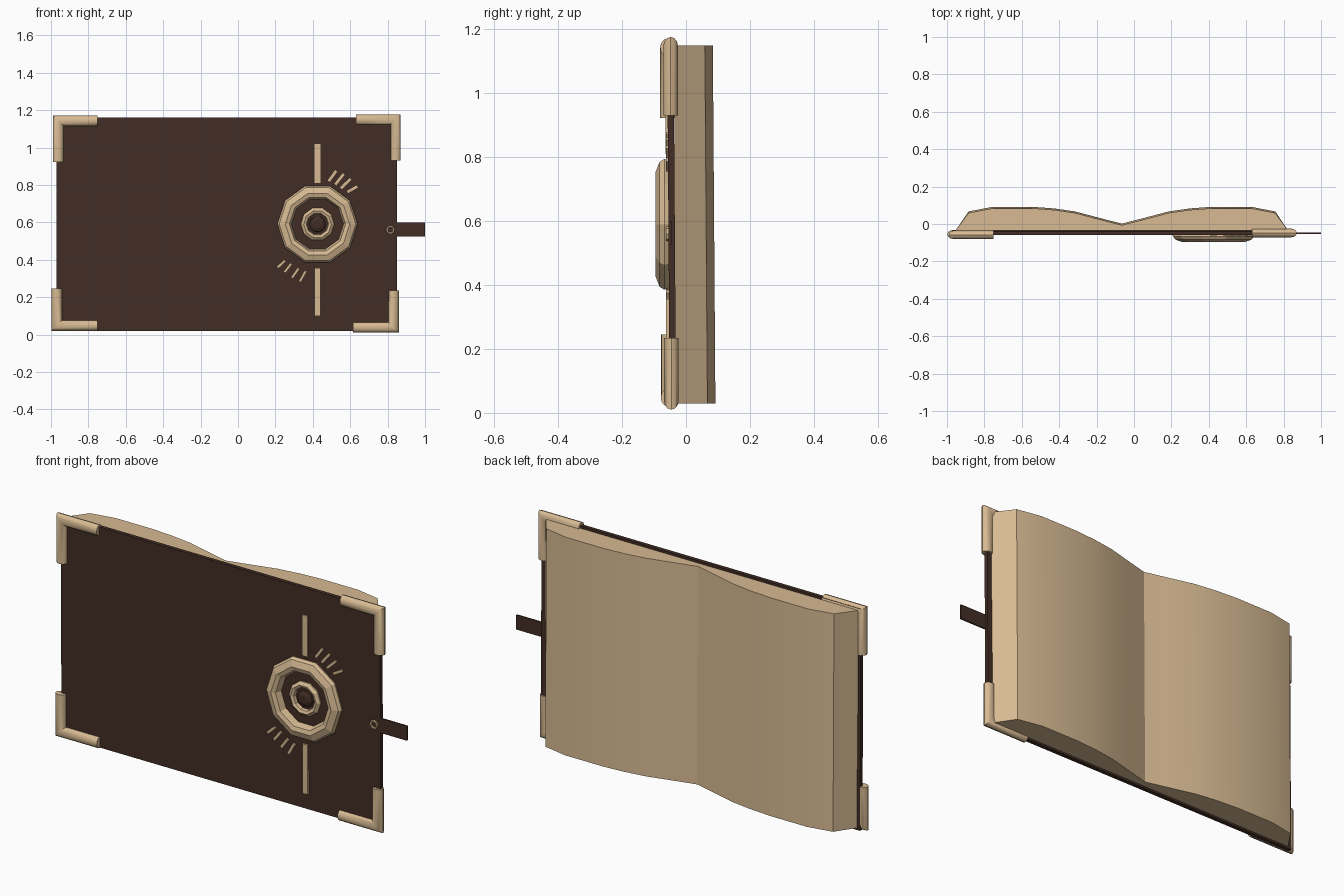
import bpy, bmesh, math
from mathutils import Vector

if "Cube" in bpy.data.objects:
    bpy.data.objects.remove(bpy.data.objects["Cube"])


def material(name, rgb):
    m = bpy.data.materials.new(name)
    m.diffuse_color = (*rgb, 1)
    m.use_nodes = True
    m.node_tree.nodes["Principled BSDF"].inputs["Base Color"].default_value = m.diffuse_color
    return m


TAN = material("parchment tan", (0.68, 0.49, 0.29))
DARK = material("dark leather", (0.055, 0.027, 0.019))


def finish(name, bm, mat, smooth=None):
    bmesh.ops.recalc_face_normals(bm, faces=bm.faces)
    me = bpy.data.meshes.new(name)
    bm.to_mesh(me)
    bm.free()
    me.materials.append(mat)
    ob = bpy.data.objects.new(name, me)
    bpy.context.collection.objects.link(ob)
    if smooth:
        bpy.ops.object.select_all(action='DESELECT')
        ob.select_set(True)
        bpy.context.view_layer.objects.active = ob
        bpy.ops.object.shade_smooth_by_angle(angle=math.radians(smooth))
    return ob


def loft(name, rings, mat, smooth=None, closed=False, caps=True):
    """Skin a list of equal-length point rings."""
    bm = bmesh.new()
    vs = [[bm.verts.new(p) for p in r] for r in rings]
    n = len(rings[0])
    for i in range(len(vs) if closed else len(vs) - 1):
        a, b = vs[i], vs[(i + 1) % len(vs)]
        for j in range(n):
            k = (j + 1) % n
            bm.faces.new((a[j], a[k], b[k], b[j]))
    if caps and not closed:
        bm.faces.new(vs[0])
        bm.faces.new(vs[-1])
    return finish(name, bm, mat, smooth)


def box(name, x0, x1, y0, y1, z0, z1, mat, lean=0.0):
    rings = [[(x, y - s, z) for x, y in ((x0, y0), (x1, y0), (x1, y1), (x0, y1))]
             for z, s in ((z0, -lean), (z1, lean))]
    return loft(name, rings, mat)


def lathe(name, cx, cz, profile, sides, mat, closed=True, smooth=None):
    """Turn (radius, y) points around an axis running front to back."""
    ang = [2 * math.pi * i / sides for i in range(sides)]
    rings = [[(cx + r * math.cos(a), y, cz + r * math.sin(a)) for a in ang]
             for r, y in profile]
    return loft(name, rings, mat, smooth, closed)


def bar(name, a, b, width, y0, y1, mat):
    """Flat strip from a to b on the cover (x, z points)."""
    a, b = Vector(a), Vector(b)
    d = (b - a).normalized()
    n = Vector((-d.y, d.x)) * width / 2
    quad = [a + n, b + n, b - n, a - n]
    return loft(name, [[(p.x, y, p.y) for p in quad] for y in (y0, y1)], mat)


# Cover board, leaning very slightly
box("cover", -0.97, 0.85, -0.055, -0.035, 0.02, 1.16, DARK, 0.004)

# Open page block: one half profile mirrored about the gutter
GUTTER = -0.065
half = [(0.125, 0.032), (0.25, 0.065), (0.36, 0.081), (0.48, 0.09),
        (0.69, 0.09), (0.82, 0.065), (0.89, -0.036)]
outline = ([(GUTTER - x, y) for x, y in reversed(half)] + [(GUTTER, 0.0)]
           + [(GUTTER + x, y) for x, y in half])
loft("pages", [[(x, y - (s if y > -0.03 else 0), z) for x, y in outline]
               for z, s in ((0.03, -0.002), (1.15, 0.006))], TAN, 20)

# Mitred corner guards wrapped around the cover corners
corners = {
    "top_left": (-0.962, 1.143, 1, -1, 0.922, -0.75, -0.058),
    "top_right": (0.842, 1.148, -1, -1, 0.93, 0.63, -0.048),
    "bottom_left": (-0.970, 0.048, 1, 1, 0.245, -0.75, -0.056),
    "bottom_right": (0.832, 0.038, -1, 1, 0.235, 0.615, -0.046),
}
for label, (x, z, dx, dz, z_end, x_end, y) in corners.items():
    sect = [(0.028 * math.cos(2 * math.pi * i / 12),
             0.023 * math.sin(2 * math.pi * i / 12)) for i in range(12)]
    upright = [(x + u * dx, y + v, z_end) for u, v in sect]
    mitre = [(x + u * dx, y + v, z + u * dz) for u, v in sect]
    across = [(x_end, y + v, z + u * dz) for u, v in sect]
    loft("corner_guard_" + label, [upright, mitre, across], TAN, 35)

# Eye emblem: outer ring, inner ring and pupil
EX, EZ = 0.425, 0.59
lathe("emblem_outer_ring", EX, EZ,
      [(0.208, -0.05), (0.215, -0.068), (0.205, -0.083), (0.172, -0.095),
       (0.150, -0.088), (0.138, -0.05)], 10, TAN)
lathe("emblem_inner_ring", EX, EZ,
      [(0.088, -0.05), (0.09, -0.064), (0.074, -0.076), (0.06, -0.07),
       (0.055, -0.05)], 10, TAN)
lathe("emblem_pupil", EX, EZ,
      [(0.045, -0.05), (0.042, -0.064), (0.022, -0.072)], 10, DARK, closed=False)

# Vertical strips above and below the emblem
bar("strip_upper", (EX, 0.81), (EX, 1.02), 0.03, -0.064, -0.05, TAN)
bar("strip_lower", (EX, 0.10), (EX, 0.355), 0.03, -0.062, -0.048, TAN)

# Lashes on two opposite diagonals
lashes = [((0.485, 0.82), (0.525, 0.875)), ((0.52, 0.802), (0.565, 0.858)),
          ((0.55, 0.782), (0.602, 0.832)), ((0.585, 0.762), (0.638, 0.792)),
          ((0.21, 0.357), (0.252, 0.396)), ((0.248, 0.332), (0.285, 0.38)),
          ((0.288, 0.303), (0.325, 0.355)), ((0.33, 0.282), (0.362, 0.34))]
for i, (a, b) in enumerate(lashes):
    bar(f"lash_{i + 1}", a, b, 0.014, -0.063, -0.05, TAN)

# Clasp strap and its eyelet
box("strap", 0.79, 1.0, -0.054, -0.046, 0.525, 0.60, DARK)
lathe("strap_eyelet", 0.815, 0.56,
      [(0.025, -0.05), (0.022, -0.062), (0.015, -0.062), (0.012, -0.05)], 8, TAN)
